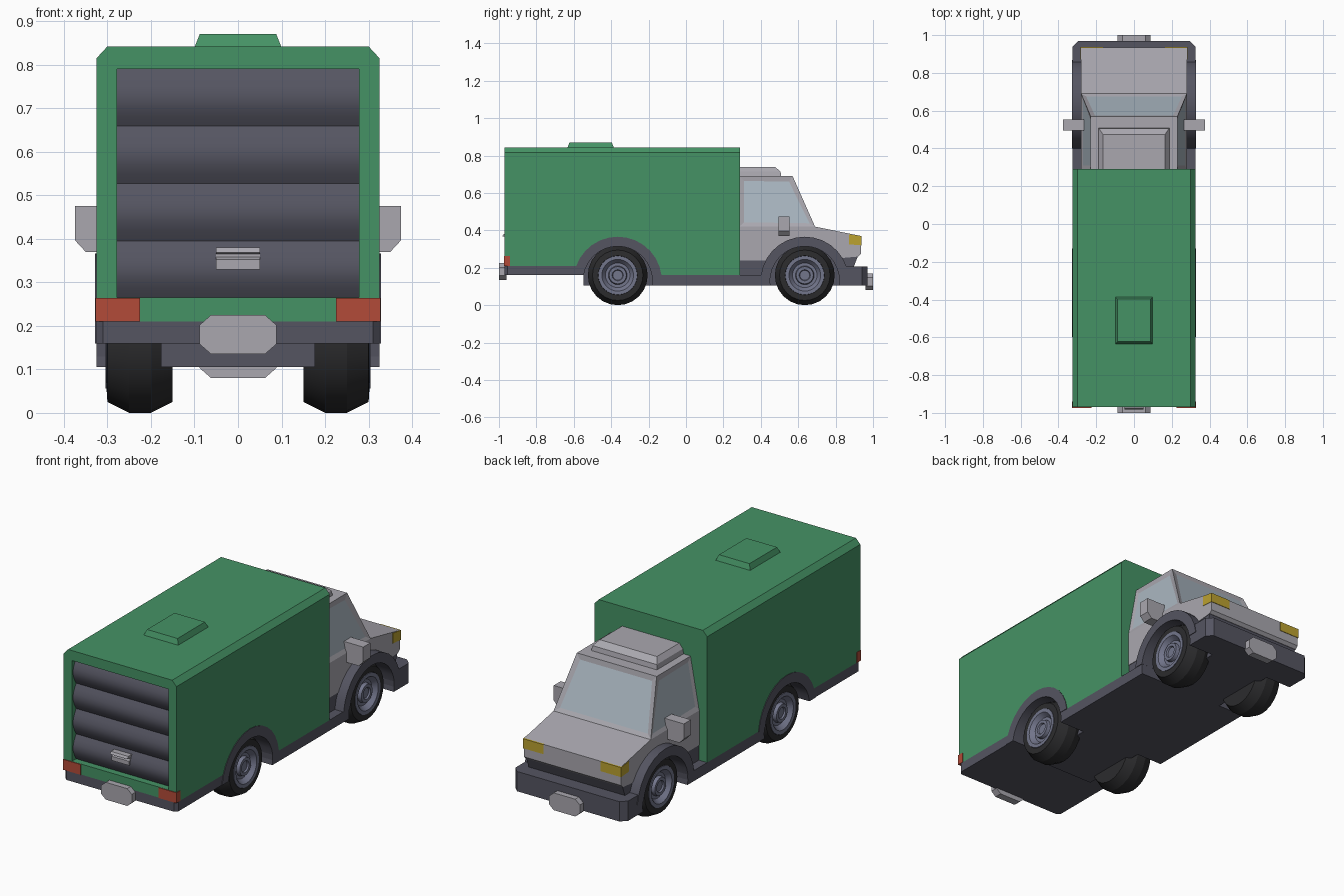
import bpy, bmesh, math
from mathutils import Vector

if "Cube" in bpy.data.objects:
    bpy.data.objects.remove(bpy.data.objects["Cube"])


def mat(name, r, g, b):
    m = bpy.data.materials.new(name)
    m.diffuse_color = (r, g, b, 1)
    m.use_nodes = True
    m.node_tree.nodes["Principled BSDF"].inputs["Base Color"].default_value = m.diffuse_color
    return m


GREEN = mat("green", 0.06, 0.29, 0.13)
DARK = mat("dark_trim", 0.09, 0.09, 0.12)
LIGHT = mat("cab_grey", 0.40, 0.39, 0.43)
GLASS = mat("glass", 0.40, 0.47, 0.53)
BLACK = mat("rubber", 0.025, 0.025, 0.027)
RIM = mat("rim", 0.17, 0.18, 0.26)
YELLOW = mat("yellow", 0.50, 0.36, 0.03)
RED = mat("red", 0.45, 0.07, 0.04)


def finish(name, bm, *mats):
    bmesh.ops.recalc_face_normals(bm, faces=bm.faces)
    me = bpy.data.meshes.new(name)
    bm.to_mesh(me)
    bm.free()
    ob = bpy.data.objects.new(name, me)
    bpy.context.collection.objects.link(ob)
    for m in mats:
        me.materials.append(m)
    return ob


def prism(name, axis, pts, a, b, m=None):
    """Extrude a 2D profile along an axis: x uses (y,z), y uses (x,z), z uses (x,y)."""
    place = {"x": lambda p, t: (t, p[0], p[1]),
             "y": lambda p, t: (p[0], t, p[1]),
             "z": lambda p, t: (p[0], p[1], t)}[axis]
    bm = bmesh.new()
    lo = [bm.verts.new(place(p, a)) for p in pts]
    hi = [bm.verts.new(place(p, b)) for p in pts]
    bm.faces.new(lo)
    bm.faces.new(hi)
    for i in range(len(pts)):
        j = (i + 1) % len(pts)
        bm.faces.new((lo[i], lo[j], hi[j], hi[i]))
    return finish(name, bm, *([m] if m else []))


def box(name, x0, x1, y0, y1, z0, z1, m=None):
    return prism(name, "z", [(x0, y0), (x1, y0), (x1, y1), (x0, y1)], z0, z1, m)


def frustum(name, bottom, top, z0, z1, m, glass=0):
    """bottom/top: (half width, y back, y front); glass insets windows in front and sides."""
    bm = bmesh.new()
    rings = []
    for (w, ya, yb), z in ((bottom, z0), (top, z1)):
        rings.append([bm.verts.new(p) for p in ((-w, ya, z), (w, ya, z), (w, yb, z), (-w, yb, z))])
    bm.faces.new(rings[0])
    bm.faces.new(rings[1])
    sides = []
    for i in range(4):
        j = (i + 1) % 4
        sides.append(bm.faces.new((rings[0][i], rings[0][j], rings[1][j], rings[1][i])))
    bmesh.ops.recalc_face_normals(bm, faces=bm.faces)
    if glass:
        panes = sides[1:]
        bmesh.ops.inset_individual(bm, faces=panes, thickness=glass, depth=-0.006)
        for f in panes:
            f.material_index = 1
    return finish(name, bm, m, GLASS)


def lathe(name, profile, cy, cz, side, m, n=24):
    """Spin an (x, radius) profile about a wheel axle."""
    bm = bmesh.new()
    rings = []
    for x, r in profile:
        rings.append([bm.verts.new((side * x, cy + r * math.cos(2 * math.pi * k / n),
                                    cz + r * math.sin(2 * math.pi * k / n))) for k in range(n)])
    for a, b in zip(rings, rings[1:]):
        for k in range(n):
            j = (k + 1) % n
            bm.faces.new((a[k], a[j], b[j], b[k]))
    bm.faces.new(rings[0])
    bm.faces.new(rings[-1])
    ob = finish(name, bm, m)
    smooth(ob, 20)
    return ob


def smooth(ob, angle):
    bpy.ops.object.select_all(action="DESELECT")
    ob.select_set(True)
    bpy.context.view_layer.objects.active = ob
    bpy.ops.object.shade_smooth_by_angle(angle=math.radians(angle))


def cut(ob, cutter):
    mod = ob.modifiers.new("cut", "BOOLEAN")
    mod.operation = "DIFFERENCE"
    mod.solver = "EXACT"
    mod.object = cutter
    bpy.context.view_layer.objects.active = ob
    bpy.ops.object.modifier_apply(modifier=mod.name)


WHEELS = {"rear": -0.365, "front": 0.635}
W = 0.325

# Cargo box with chamfered roof edges, rear opening and stepped tail
cargo = prism("cargo_box", "y", [(-W, .16), (W, .16), (W, .815), (.30, .842), (-.30, .842), (-W, .815)],
              -0.97, 0.29, GREEN)
cutters = [box("opening_cutter", -.278, .278, -1.1, -.93, .265, .79),
           box("tail_cutter", -.5, .5, -1.1, -.45, 0, .21)]
for c in cutters:
    cut(cargo, c)

# Chassis, sills and bumpers
sill = box("sill", -W, W, -.548, .80, .105, .16, DARK)
box("chassis_spine", -.177, .177, -.547, .86, .106, .29, DARK)
prism("tail_sill", "z", [(-W, -.45), (-W, -.955), (-.31, -.97), (.31, -.97), (W, -.955), (W, -.45)],
      .16, .21, DARK)
tail = bpy.data.objects["tail_sill"]
bumper = prism("front_bumper", "z", [(-W, .79), (W, .79), (W, .94), (.295, .97), (-.295, .97), (-W, .94)],
               .105, .208, DARK)

# Cab lower body with hood, dark base beneath it
cab = prism("cab_body", "x", [(.285, .24), (.285, .42), (.69, .42), (.935, .37), (.935, .275), (.92, .26),
                              (.70, .24)], -.28, .28, LIGHT)
base = prism("cab_base", "x", [(.285, .15), (.285, .25), (.70, .25), (.92, .265), (.895, .20), (.80, .15)],
             -.277, .277, DARK)

# Wheel wells cut through the bodywork
for cy in WHEELS.values():
    circle = [(cy + .186 * math.cos(k * math.pi / 16), .13 + .186 * math.sin(k * math.pi / 16))
              for k in range(32)]
    for s in (-1, 1):
        c = prism("well_cutter", "x", circle, s * .175, s * .5)
        cutters.append(c)
        for ob in (cargo, sill, tail, bumper, cab, base):
            cut(ob, c)
for c in cutters:
    bpy.data.objects.remove(c)

# Wheel arches, tyres and rims
for end, cy in WHEELS.items():
    arch = []
    for r, flip in ((.236, False), (.185, True)):
        a0 = math.asin(.03 / r)
        arc = [a0 + (math.pi - 2 * a0) * k / 14 for k in range(15)]
        arch += [(cy + r * math.cos(a), .13 + r * math.sin(a)) for a in (reversed(arc) if flip else arc)]
    for s, side in ((-1, "left"), (1, "right")):
        smooth(prism(f"{end}_{side}_arch", "x", arch, s * .176, s * .328, DARK), 25)
        lathe(f"{end}_{side}_tyre", [(.15, .08), (.15, .135), (.20, .16), (.25, .16), (.30, .135),
                                     (.302, .105), (.27, .10)], cy, .16, s, BLACK)
        lathe(f"{end}_{side}_rim", [(.26, .104), (.304, .104), (.304, .085), (.280, .066), (.280, .05),
                                    (.298, .046), (.298, .03), (.290, .026)], cy, .16, s, RIM)

# Cab greenhouse with inset windows, roof fairing
frustum("cab_top", (.28, .285, .69), (.23, .285, .57), .42, .69, LIGHT, glass=.035)
frustum("roof_fairing_base", (.19, .285, .51), (.185, .285, .505), .685, .715, LIGHT)
frustum("roof_fairing_top", (.185, .285, .505), (.165, .285, .475), .715, .74, LIGHT)

# Roof hatch
hatch = frustum("roof_hatch", (.10, -.125, .125), (.088, -.113, .113), .84, .87, GREEN)
hatch.location.y = -.51

# Roller door made of four bulging slats
edges = [.265, .395, .527, .659, .79]
prof = [(-.925, .79), (-.925, .265)]
for z0, z1 in zip(edges, edges[1:]):
    prof += [(-.935 - .026 * math.sin(math.pi * k / 6), z0 + (z1 - z0) * k / 6) for k in range(6)]
prof.append((-.935, .79))
smooth(prism("roller_door", "x", prof, -.279, .279, DARK), 30)

# Door handle
prism("door_handle", "x", [(-.945, .33), (-.968, .33), (-.968, .352), (-.955, .358), (-.955, .365),
                           (-.982, .368), (-.975, .38), (-.945, .38)], -.05, .05, LIGHT)

# Mirrors, headlights and tail lights on both sides
for s, side in ((-1, "left"), (1, "right")):
    prism(f"{side}_mirror", "y", [(s * .25, .37), (s * .35, .37), (s * .375, .397), (s * .375, .475),
                                  (s * .25, .475)], .495, .553, LIGHT)
    prism(f"{side}_headlight", "x", [(.872, .325), (.938, .32), (.938, .370), (.872, .378)],
          s * .165, s * .283, YELLOW)
    box(f"{side}_tail_light", s * .225, s * .327, -.974, -.94, .21, .264, RED)

# Plates on the bumpers
for name, z, ya, yb in (("rear_plate", .18, -1.0, -.96), ("front_plate", .125, .96, 1.0)):
    octagon = [(-.088, -.022), (-.062, -.045), (.062, -.045), (.088, -.022),
               (.088, .022), (.062, .045), (-.062, .045), (-.088, .022)]
    prism(name, "y", [(x, z + dz) for x, dz in octagon], ya, yb, LIGHT)
